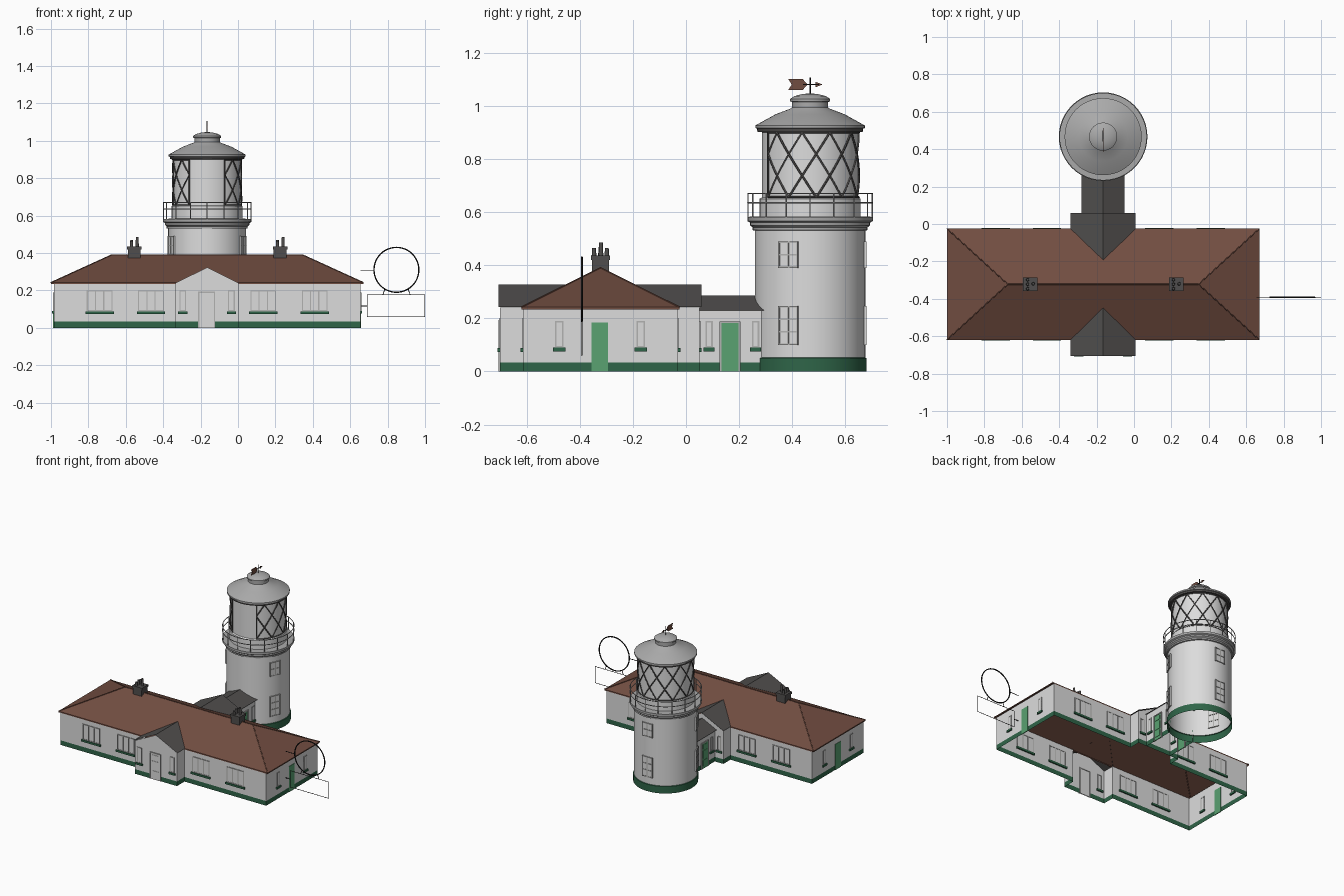
import bpy, bmesh, math
from mathutils import Matrix, Vector

if "Cube" in bpy.data.objects:
    bpy.data.objects.remove(bpy.data.objects["Cube"])

CX = -0.165                      # symmetry axis of house and tower
TY, TR = 0.467, 0.208            # tower centre y and radius

def material(name, rgb):
    m = bpy.data.materials.new(name)
    m.diffuse_color = (*rgb, 1)
    m.use_nodes = True
    m.node_tree.nodes["Principled BSDF"].inputs["Base Color"].default_value = m.diffuse_color
    return m

WALL = material("white_wall", (.72, .72, .72))
SLATE = material("dark_slate", (.08, .076, .074))
TILE = material("brown_tile", (.165, .074, .052))
PLINTH = material("dark_green", (.028, .13, .065))
DOOR = material("light_green", (.10, .36, .165))
METAL = material("grey_metal", (.40, .40, .40))
FRAME = material("grey_frame", (.45, .45, .44))
BLACK = material("black_iron", (.012, .012, .012))

def finish(name, bm, mats, smooth=False):
    me = bpy.data.meshes.new(name)
    bm.to_mesh(me)
    bm.free()
    for m in mats:
        me.materials.append(m)
    ob = bpy.data.objects.new(name, me)
    bpy.context.collection.objects.link(ob)
    if smooth:
        bpy.ops.object.select_all(action='DESELECT')
        ob.select_set(True)
        bpy.context.view_layer.objects.active = ob
        bpy.ops.object.shade_smooth_by_angle(angle=math.radians(30))
    return ob

def box(bm, c, s, mat=0):
    r = bmesh.ops.create_cube(bm, size=1, matrix=Matrix.Translation(c) @ Matrix.Diagonal((*s, 1)))
    for f in {f for v in r['verts'] for f in v.link_faces}:
        f.material_index = mat

def face(bm, pts, mat=0):
    bm.faces.new([bm.verts.new(p) for p in pts]).material_index = mat

def wall_strip(bm, pts, levels, closed=True):
    """Vertical sheet along an outline; first level band is the plinth."""
    n = len(pts)
    for i in range(n if closed else n - 1):
        a, b = pts[i], pts[(i + 1) % n]
        for k in range(len(levels) - 1):
            z0, z1 = levels[k], levels[k + 1]
            face(bm, [(*a, z0), (*b, z0), (*b, z1), (*a, z1)], 1 if k == 0 else 0)

def lathe(name, prof, mats, n=48, rule=None):
    bm = bmesh.new()
    rings = []
    for r, z in prof:
        if r < 1e-4:
            rings.append([bm.verts.new((CX, TY, z))] * n)
        else:
            rings.append([bm.verts.new((CX + r * math.cos(2 * math.pi * i / n),
                                        TY + r * math.sin(2 * math.pi * i / n), z)) for i in range(n)])
    for a, b in zip(rings, rings[1:]):
        for i in range(n):
            j = (i + 1) % n
            vs = list(dict.fromkeys([a[i], a[j], b[j], b[i]]))
            f = bm.faces.new(vs)
            if rule:
                f.material_index = rule(f.calc_center_median().z)
    return finish(name, bm, mats, True)

def tubes(name, paths, r, mat, res=1):
    """Round bars along (points, cyclic) paths."""
    cu = bpy.data.curves.new(name, 'CURVE')
    cu.dimensions, cu.bevel_depth, cu.bevel_resolution, cu.use_fill_caps = '3D', r, res, True
    for pts, cyc in paths:
        sp = cu.splines.new('POLY')
        sp.points.add(len(pts) - 1)
        for p, q in zip(sp.points, pts):
            p.co = (*q, 1)
        sp.use_cyclic_u = cyc
    cu.materials.append(mat)
    ob = bpy.data.objects.new(name, cu)
    bpy.context.collection.objects.link(ob)

def on_tower(r, a, z):
    return (CX + r * math.cos(a), TY + r * math.sin(a), z)

# --- house walls: main block plus front and back porch, open underneath
Y0, Y1, HW, PW = -.614, -.03, .82, .168
half = [(PW, -.70), (PW, Y0), (HW, Y0), (HW, Y1), (PW, Y1), (PW, .05)]
outline = [(CX + x, y) for x, y in half] + [(CX - x, y) for x, y in reversed(half)]
bm = bmesh.new()
wall_strip(bm, outline, (0, .033, .24))
for y, s in ((-.70, 1), (.05, -1)):
    face(bm, [(CX - s * PW, y, .24), (CX + s * PW, y, .24), (CX, y, .323)])
finish("house_walls", bm, [WALL, PLINTH])

# --- corridor joining house and tower
bm = bmesh.new()
yt = TY - math.sqrt(TR ** 2 - .1 ** 2)
wall_strip(bm, [(CX + .1, .05), (CX + .1, yt)], (0, .033, .236), False)
wall_strip(bm, [(CX - .1, yt), (CX - .1, .05)], (0, .033, .236), False)
finish("corridor_walls", bm, [WALL, PLINTH])

# --- hipped main roof with a thin eave edge
RX, RZ, YR = .835, .39, -.322
bm = bmesh.new()
e = [(CX - RX, YR - .297), (CX + RX, YR - .297), (CX + RX, YR + .297), (CX - RX, YR + .297)]
lo = [bm.verts.new((*p, .234)) for p in e]
hi = [bm.verts.new((*p, .242)) for p in e]
r0, r1 = bm.verts.new((CX - .51, YR, RZ)), bm.verts.new((CX + .51, YR, RZ))
for i in range(4):
    j = (i + 1) % 4
    bm.faces.new((lo[i], lo[j], hi[j], hi[i]))
for f in ((hi[0], hi[1], r1, r0), (hi[1], hi[2], r1), (hi[2], hi[3], r0, r1), (hi[3], hi[0], r0)):
    bm.faces.new(f)
finish("main_roof", bm, [TILE])

# --- ridge and hip cappings
hips = [((CX + s * .51, YR, RZ), (CX + s * RX, YR + t * .297, .242)) for s in (-1, 1) for t in (-1, 1)]
tubes("roof_cappings", [(h, False) for h in hips] + [([hips[0][0], hips[2][0]], False)], .003, TILE)

# --- gabled slate roofs: eave and ridge ends differ where they meet slopes
def gable(name, w, ze, zr, eave, ridge):
    bm = bmesh.new()
    for s in (-1, 1):
        pts = [(CX + s * w, eave[0], ze), (CX + s * w, eave[1], ze), (CX, ridge[1], zr), (CX, ridge[0], zr)]
        face(bm, pts if s > 0 else pts[::-1])
    finish(name, bm, [SLATE])

gable("front_porch_roof", .174, .242, .327, (-.705, -.617), (-.705, -.448))
gable("back_porch_roof", .174, .242, .327, (-.027, .058), (-.192, .058))
gable("corridor_roof", .115, .23, .286, (.05, .294), (.05, .26))

# --- chimneys with cap and pots
for side, cx in (("left", CX - .39), ("right", CX + .39)):
    bm = bmesh.new()
    box(bm, (cx, YR, .395), (.068, .064, .07))
    box(bm, (cx, YR, .428), (.078, .072, .016))
    for dx, dy, h in ((-.014, -.024, .03), (.016, .002, .052), (-.014, .024, .03), (-.014, 0, .035)):
        bmesh.ops.create_cone(bm, cap_ends=True, segments=12, radius1=.009, radius2=.007, depth=h,
                              matrix=Matrix.Translation((cx + dx, YR + dy, .434 + h / 2)))
    finish(side + "_chimney", bm, [SLATE])

# --- windows and doors, built facing -y and turned about z
def place(ob, x, y, deg):
    ob.matrix_world = Matrix.Translation((x, y, 0)) @ Matrix.Rotation(math.radians(deg), 4, 'Z')

def window(name, x, y, deg, w, z0, z1, cols=1, rows=1, sill=True, d=.008):
    bm = bmesh.new()
    h, zc, b = z1 - z0, (z0 + z1) / 2, .006
    box(bm, (0, 0, zc), (w, d / 2, h), 0)
    for i in range(cols + 1):
        box(bm, (-w / 2 + b / 2 + (w - b) * i / cols, 0, zc), (b, d, h), 1)
    for i in range(rows + 1):
        box(bm, (0, 0, z0 + b / 2 + (h - b) * i / rows), (w, d, b), 1)
    if sill:
        box(bm, (0, 0, z0 - .007), (w + .014, .018, .014), 2)
    place(finish(name, bm, [WALL, FRAME, PLINTH]), x, y, deg)

def door(name, x, y, deg, w, h, leaf, panels=True):
    bm = bmesh.new()
    box(bm, (0, 0, h / 2), (w, .006, h), 0)
    if panels:
        for s in (-1, 1):
            box(bm, (s * (w / 2 + .003), 0, h / 2), (.007, .012, h), 1)
        box(bm, (0, 0, h), (w + .013, .012, .007), 1)
        for z, ph in ((.22, .22), (.55, .3), (.85, .16)):
            box(bm, (0, -.002, h * z), (w * .66, .007, h * ph), 0)
    place(finish(name, bm, [leaf, FRAME]), x, y, deg)

for s, side in ((-1, "left"), (1, "right")):
    for k, off in enumerate((.30, .575)):
        window(f"front_window_{side}_{k}", CX + s * off, Y0, 0, .138, .088, .2, 3)
        window(f"back_window_{side}_{k}", CX + s * off, Y1, 180, .138, .088, .2, 3)
    window(f"front_porch_window_{side}", CX + s * .13, -.70, 0, .036, .088, .2)
    window(f"back_porch_window_{side}", CX + s * .135, .05, 180, .032, .088, .19)
    for y in (-.477, -.17):
        window(f"end_window_{side}_{y}", CX + s * HW, y, s * 90, .032, .09, .19)
    door(f"end_door_{side}", CX + s * HW, -.325, s * 90, .062, .185, DOOR, False)
    door(f"corridor_door_{side}", CX + s * .1, .166, s * 90, .066, .185, DOOR)
    for y in (.087, .262):
        window(f"corridor_window_{side}_{y}", CX + s * .1, y, s * 90, .028, .09, .19)
door("front_door", CX - .003, -.70, 0, .078, .19, WALL)

# --- tower windows at the two front flanks and the back
for k, az in enumerate((-23, 90, 203)):
    a = math.radians(az)
    x, y, _ = on_tower(TR - .001, a, 0)
    for z0, z1, rows in ((.39, .49, 2), (.10, .247, 3)):
        window(f"tower_window_{k}_{rows}", x, y, az + 90, .08, z0, z1, 2, rows, False, .012)

# --- tower shell, cornice and gallery deck
lathe("tower_wall", [(.213, 0), (.213, .05), (TR, .052), (TR, .535)], [WALL, PLINTH],
      rule=lambda z: 1 if z < .0515 else 0)
lathe("gallery_cornice", [(TR, .53), (.216, .532), (.216, .542), (.226, .55), (.226, .56), (.236, .566),
                          (.236, .582), (.18, .584)], [METAL])

# --- gallery railing
N = 48
ring = lambda r, z: ([on_tower(r, 2 * math.pi * i / N, z) for i in range(N)], True)
posts = [([on_tower(.234, 2 * math.pi * i / 16, z) for z in (.58, .672)], False) for i in range(16)]
tubes("gallery_railing", [ring(.234, .67), ring(.234, .635)] + posts, .0028, METAL)

# --- lantern room
lathe("lantern_wall", [(.19, .583), (.19, .65), (.181, .655), (.181, .905)], [WALL])

# --- lattice glazing bars, leaving a blank panel facing the front
LO, HI, CELLS = math.radians(-90 + 31), math.radians(270 - 31), 9
step = (HI - LO) / CELLS
bars = [([on_tower(.184, a, .655), on_tower(.184, a, .9)], False) for a in (LO, HI)]
for s in (-1, 1):
    for i in range(-2 * CELLS, 3 * CELLS):
        pts = []
        for t in range(25):
            a = LO + step * (i + s * 1.5 * t / 24)
            if LO - 1e-4 <= a <= HI + 1e-4:
                pts.append(on_tower(.184, a, .655 + .245 * t / 24))
        if len(pts) > 1:
            bars.append((pts, False))
for z in (.656, .899):
    bars.append(([on_tower(.184, LO + (HI - LO) * i / 40, z) for i in range(41)], False))
tubes("lantern_lattice", bars, .004, SLATE, 0)

# --- lantern roof, soffit and ventilator
lathe("lantern_soffit", [(.178, .9), (.198, .902), (.2, .915)], [SLATE])
lathe("lantern_roof", [(.198, .913), (.206, .916), (.206, .926), (.195, .932), (.13, .968), (.072, .99),
                       (.068, .994), (.068, 1.014), (.075, 1.017), (.075, 1.026), (.06, 1.036),
                       (.03, 1.044), (0, 1.047)], [METAL])

# --- weather vane
tubes("vane_rods", [([(CX, TY, 1.04), (CX, TY, 1.107)], False),
                    ([(CX, .44, 1.08), (CX, .5, 1.08)], False)], .003, BLACK)
bm = bmesh.new()
for poly in ([(.385, 1.1), (.398, 1.08), (.385, 1.06), (.44, 1.06), (.457, 1.08), (.44, 1.1)],
             [(.488, 1.07), (.514, 1.08), (.488, 1.09)]):
    f = bm.faces.new([bm.verts.new((CX - .002, y, z)) for y, z in poly])
    r = bmesh.ops.extrude_face_region(bm, geom=[f])
    bmesh.ops.translate(bm, vec=(.004, 0, 0), verts=[v for v in r['geom'] if isinstance(v, bmesh.types.BMVert)])
bmesh.ops.recalc_face_normals(bm, faces=bm.faces)
finish("vane_arrow", bm, [TILE])

# --- hanging sign: open ring over an open rectangle, on wall brackets
SY, SX, SZ = -.392, .847, .31
tubes("sign_ring", [([(SX + .12 * math.cos(2 * math.pi * i / N), SY, SZ + .12 * math.sin(2 * math.pi * i / N))
                      for i in range(N)], True)], .004, BLACK)
tubes("sign_frame", [([(.69, SY, .06), (.998, SY, .06), (.998, SY, .178), (.69, SY, .178)], True),
                     ([(.655, SY, .308), (.727, SY, .308)], False),
                     ([(.655, SY, .117), (.69, SY, .117)], False),
                     ([(.775, SY, .178), (.785, SY, .207)], False),
                     ([(.92, SY, .178), (.91, SY, .207)], False)], .0022, BLACK)
